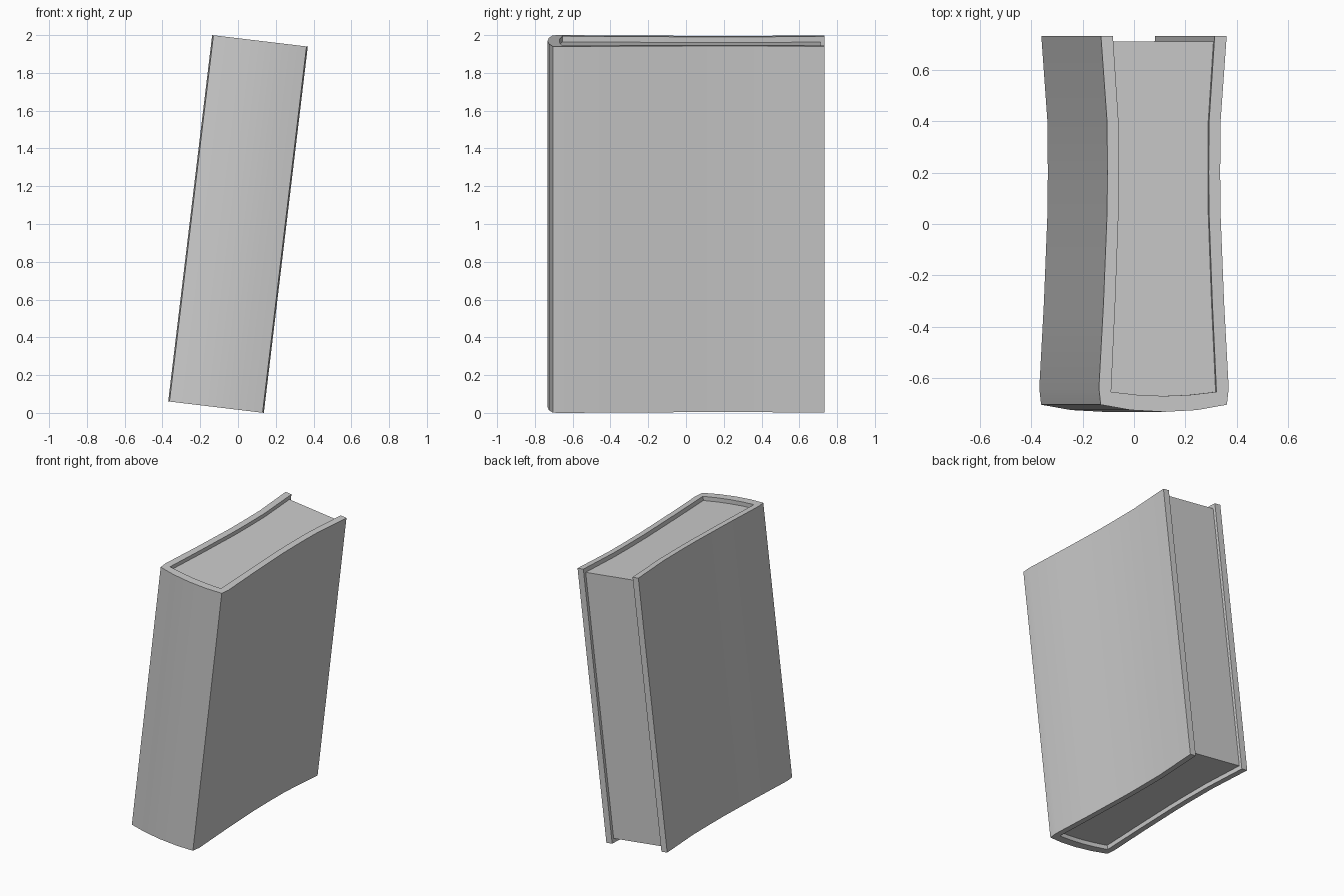
import bpy, bmesh, math
from mathutils import Matrix

if "Cube" in bpy.data.objects:
    bpy.data.objects.remove(bpy.data.objects["Cube"])

TILT = math.atan2(0.06, 0.5)      # lean of the book towards +x
HALF_H = 0.9765                   # half height of the cover
PLACE = Matrix.Translation((0, 0, 1)) @ Matrix.Rotation(TILT, 4, 'Y')

# half outlines (x, y) from the fore edge round to the middle of the spine
outer = [(0.247, 0.733), (0.223, 0.40), (0.2215, 0.2), (0.223, 0.04), (0.237, -0.31),
         (0.255, -0.64), (0.248, -0.705), (0.13, -0.726), (0, -0.733)]
inner = [(0.200, 0.733), (0.178, 0.40), (0.1765, 0.2), (0.178, 0.04), (0.191, -0.31),
         (0.207, -0.655), (0.10, -0.667), (0, -0.671)]
pages_half = [(0.1985, 0.713)] + inner[1:]


def mirrored(half):
    """Complete a half outline across x = 0."""
    return half + [(-x, y) for x, y in reversed(half[:-1])]


def prism(name, outline, half_h):
    """Extrude a closed outline between -half_h and half_h, then lean it."""
    bm = bmesh.new()
    base = bm.faces.new([bm.verts.new((x, y, -half_h)) for x, y in outline])
    ext = bmesh.ops.extrude_face_region(bm, geom=[base])
    top = [g for g in ext['geom'] if isinstance(g, bmesh.types.BMVert)]
    bmesh.ops.translate(bm, verts=top, vec=(0, 0, 2 * half_h))
    bmesh.ops.recalc_face_normals(bm, faces=bm.faces)
    caps = [f for f in bm.faces if len(f.verts) > 4]
    bmesh.ops.triangulate(bm, faces=caps)
    bm.transform(PLACE)
    mesh = bpy.data.meshes.new(name)
    bm.to_mesh(mesh)
    bm.free()
    obj = bpy.data.objects.new(name, mesh)
    bpy.context.collection.objects.link(obj)
    bpy.context.view_layer.objects.active = obj
    obj.select_set(True)
    bpy.ops.object.shade_smooth_by_angle(angle=math.radians(25))
    obj.select_set(False)
    return obj


# cover: both boards and the rounded spine as one U-shaped shell
prism("book_cover", mirrored(outer) + list(reversed(mirrored(inner))), HALF_H)

# page block, set back from the cover at top, bottom and fore edge
prism("page_block", mirrored(pages_half), HALF_H - 0.03)
